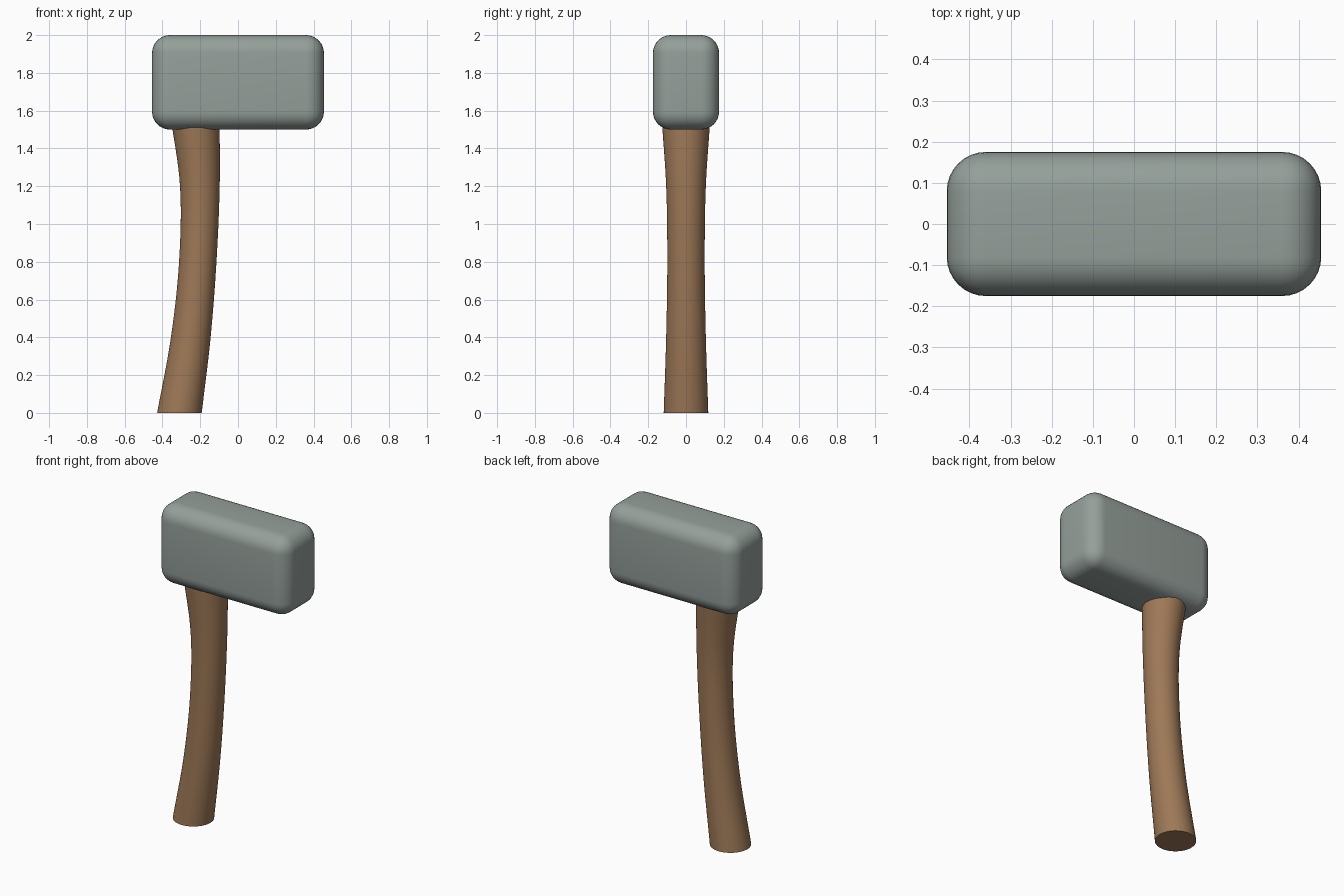
import bpy, bmesh, math

if "Cube" in bpy.data.objects:
    bpy.data.objects.remove(bpy.data.objects["Cube"])


def material(name, rgb):
    m = bpy.data.materials.new(name)
    m.diffuse_color = (*rgb, 1.0)
    m.use_nodes = True
    m.node_tree.nodes["Principled BSDF"].inputs["Base Color"].default_value = m.diffuse_color
    return m


def add_object(name, bm, mat, angle):
    mesh = bpy.data.meshes.new(name)
    bmesh.ops.recalc_face_normals(bm, faces=bm.faces)
    bm.to_mesh(mesh)
    bm.free()
    ob = bpy.data.objects.new(name, mesh)
    bpy.context.collection.objects.link(ob)
    mesh.materials.append(mat)
    bpy.ops.object.select_all(action='DESELECT')
    ob.select_set(True)
    bpy.context.view_layer.objects.active = ob
    bpy.ops.object.shade_smooth_by_angle(angle=math.radians(angle))
    return ob


steel = material("grey steel", (0.30, 0.35, 0.325))
wood = material("brown wood", (0.34, 0.19, 0.095))

# Hammer head: rounded block
bm = bmesh.new()
bmesh.ops.create_cube(bm, size=1.0)
for v in bm.verts:
    v.co.x *= 0.91
    v.co.y *= 0.35
    v.co.z = v.co.z * 0.5 + 1.75
bmesh.ops.bevel(bm, geom=bm.edges[:], offset=0.095, segments=8, profile=0.5, affect='EDGES')
add_object("hammer_head", bm, steel, 40)

# Handle: curved, waisted shaft as (height, centre x, radius)
KEYS = [(0.0, -0.31, 0.118), (0.4, -0.25, 0.105), (0.8, -0.213, 0.099),
        (1.2, -0.202, 0.105), (1.6, -0.230, 0.132)]


def interpolate(t):
    """Smooth curve through the evenly spaced keys (Catmull-Rom)."""
    i = min(int(t), len(KEYS) - 2)
    f = t - i
    b, c = KEYS[i], KEYS[i + 1]
    a = KEYS[i - 1] if i > 0 else [2 * p - q for p, q in zip(b, c)]
    d = KEYS[i + 2] if i + 2 < len(KEYS) else [2 * q - p for p, q in zip(b, c)]
    return [0.5 * (2 * q + (r - p) * f + (2 * p - 5 * q + 4 * r - s) * f * f
                   + (3 * q - p - 3 * r + s) * f ** 3) for p, q, r, s in zip(a, b, c, d)]


SIDES, ROWS = 48, 32
bm = bmesh.new()
rings = []
for j in range(ROWS + 1):
    z, x, r = interpolate(j / ROWS * (len(KEYS) - 1))
    rings.append([bm.verts.new((x + r * math.cos(2 * math.pi * k / SIDES),
                                r * math.sin(2 * math.pi * k / SIDES), z))
                  for k in range(SIDES)])
for lo, hi in zip(rings, rings[1:]):
    for k in range(SIDES):
        n = (k + 1) % SIDES
        bm.faces.new((lo[k], lo[n], hi[n], hi[k]))
bm.faces.new(rings[0][::-1])
bm.faces.new(rings[-1])
# small softened edge at the foot
foot = [e for e in bm.edges if all(v.co.z < 1e-5 for v in e.verts)]
bmesh.ops.bevel(bm, geom=foot, offset=0.008, segments=2, profile=0.5, affect='EDGES')
add_object("handle", bm, wood, 50)
